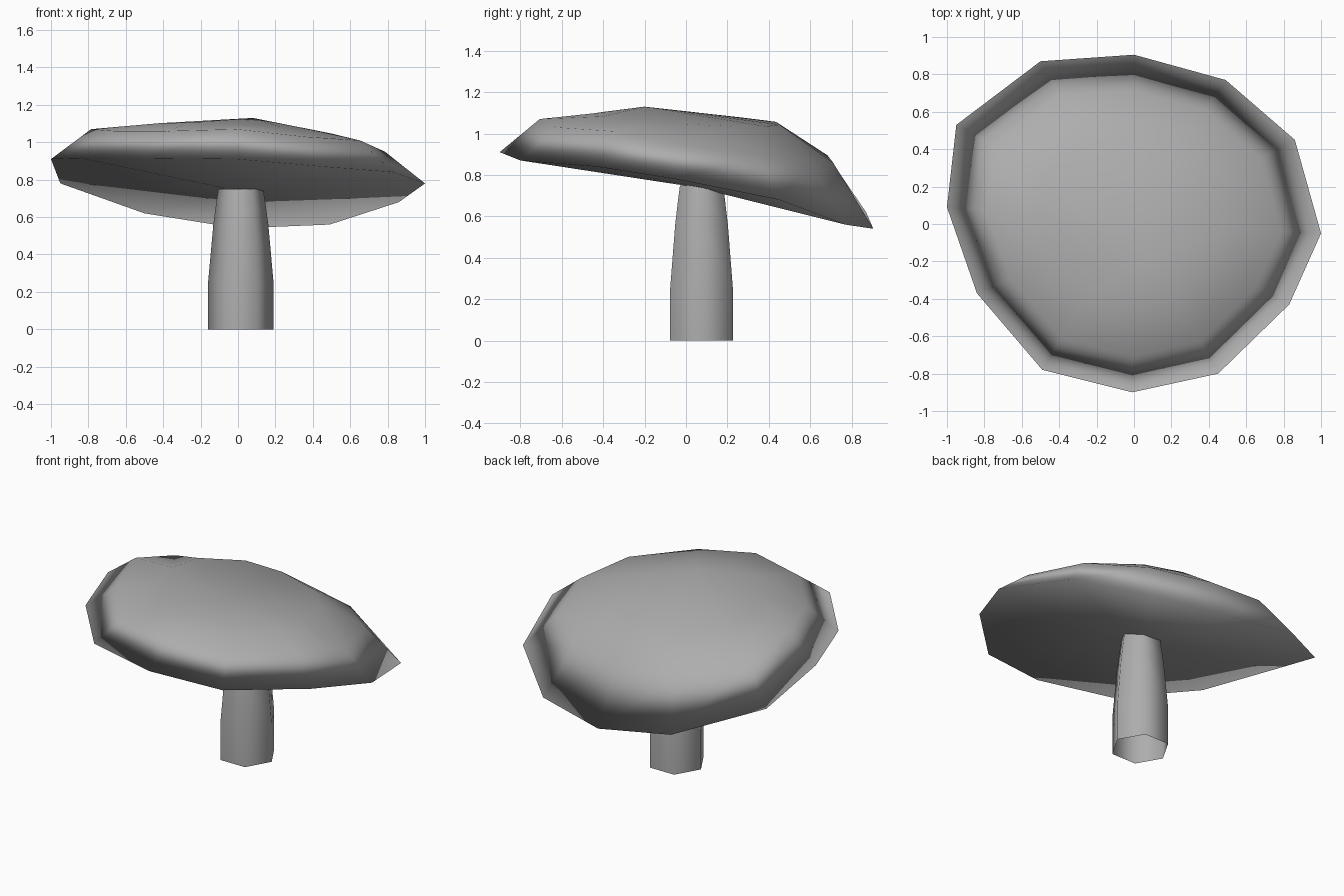
import bpy, math

if "Cube" in bpy.data.objects:
    bpy.data.objects.remove(bpy.data.objects["Cube"])

# drooping rim outline (x, y, z)
RIM = [(0, .905, .54), (.49, .77, .56), (.86, .45, .68), (1, -.05, .78),
       (.83, -.43, .84), (.45, -.80, .87), (-.01, -.90, .91), (-.49, -.78, .915),
       (-.84, -.37, .915), (-1, .09, .91), (-.95, .53, .78), (-.50, .87, .62)]
# heights of the shoulder ring, one per rim point
SHOULDER_Z = [.86, .865, .90, .95, 1.01, 1.03, 1.07, 1.06, 1.06, 1.07, .965, .895]

grey = bpy.data.materials.new("grey")
grey.diffuse_color = (.42, .42, .42, 1)
grey.use_nodes = True
grey.node_tree.nodes["Principled BSDF"].inputs["Base Color"].default_value = grey.diffuse_color


def make(name, rings, top=None, bottom=None, weighted=False):
    """Loft rings of equal size, optionally closed by centre points."""
    n = len(rings[0])
    verts = [p for r in rings for p in r]
    faces = []
    for k in range(len(rings) - 1):
        for i in range(n):
            j = (i + 1) % n
            faces.append((k*n + i, k*n + j, (k+1)*n + j, (k+1)*n + i))
    for point, base, flip in ((top, 0, True), (bottom, (len(rings)-1)*n, False)):
        if point:
            c = len(verts)
            verts.append(point)
            for i in range(n):
                a, b = base + i, base + (i + 1) % n
                faces.append((c, b, a) if flip else (c, a, b))
    me = bpy.data.meshes.new(name)
    me.from_pydata(verts, [], faces)
    me.materials.append(grey)
    ob = bpy.data.objects.new(name, me)
    bpy.context.collection.objects.link(ob)
    bpy.ops.object.select_all(action='DESELECT')
    ob.select_set(True)
    bpy.context.view_layer.objects.active = ob
    bpy.ops.object.mode_set(mode='EDIT')
    bpy.ops.mesh.select_all(action='SELECT')
    bpy.ops.mesh.normals_make_consistent(inside=False)
    bpy.ops.object.mode_set(mode='OBJECT')
    bpy.ops.object.shade_smooth()
    if weighted:
        ob.modifiers.new("broad_faces_lead", 'WEIGHTED_NORMAL').mode = 'FACE_AREA'
    return ob


# one closed cap: low crown, shoulder, sharp drooping rim, flat tilted underside
crown = [(x*.5, y*.5, 1.07 - .025*x - .03*y) for x, y, z in RIM]
shoulder = [(x*.785, y*.785, h) for (x, y, z), h in zip(RIM, SHOULDER_Z)]
make("cap", [crown, shoulder, RIM], top=(.08, -.2, 1.13), bottom=(0, .05, .74),
     weighted=True)

# six-sided open stem tapering towards the cap
stem = [[(.015 + r*math.cos(i*math.pi/3), .075 + r*math.sin(i*math.pi/3), z)
         for i in range(6)] for z, r in ((.75, .12), (.70, .128), (.56, .147), (.25, .175), (0, .175))]
make("stem", stem)
